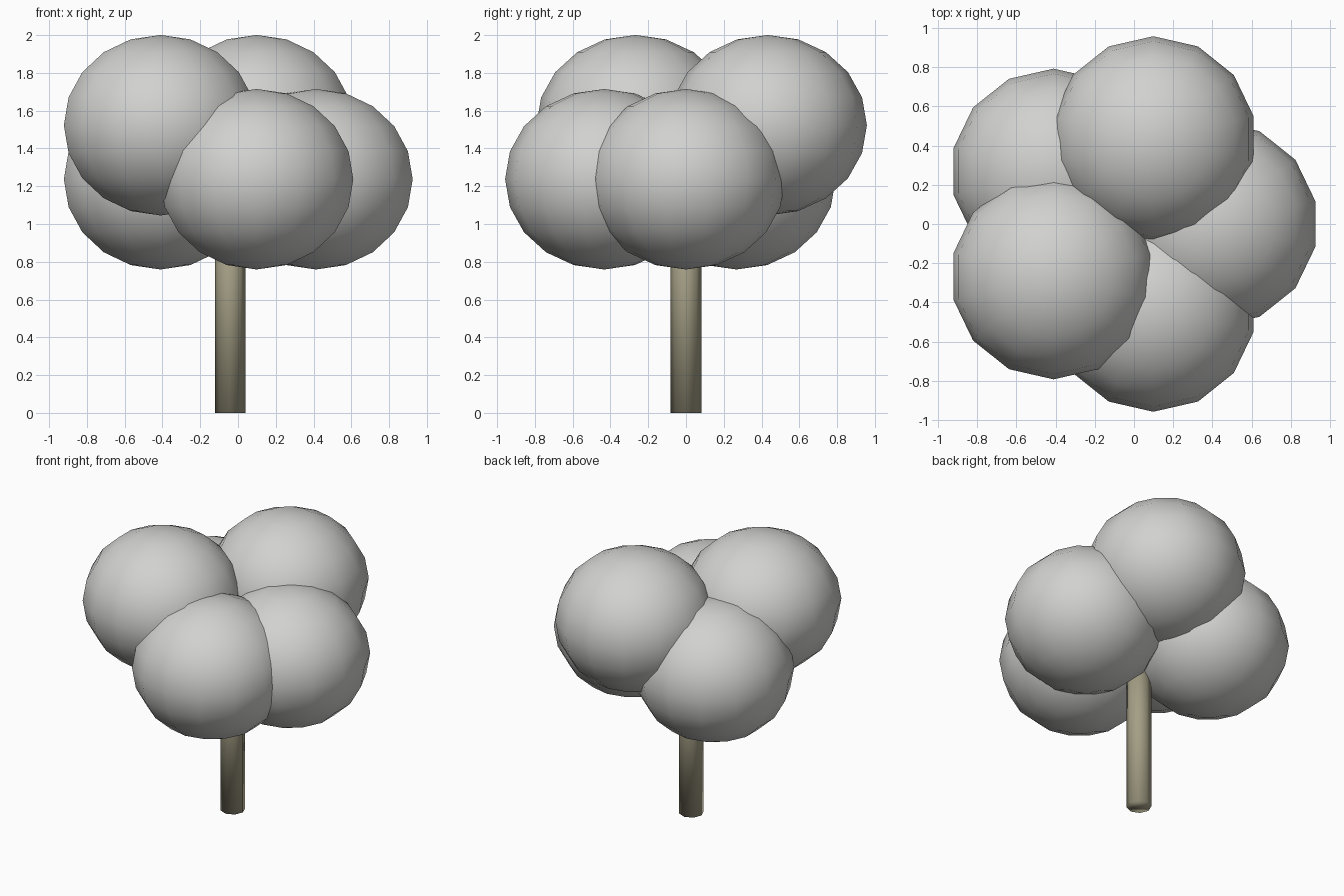
import bpy
from math import cos, sin, radians

cube = bpy.data.objects.get("Cube")
if cube:
    bpy.data.objects.remove(cube, do_unlink=True)


def make_material(name, rgb):
    mat = bpy.data.materials.new(name)
    mat.use_nodes = True
    mat.diffuse_color = (*rgb, 1)
    mat.node_tree.nodes["Principled BSDF"].inputs["Base Color"].default_value = (*rgb, 1)
    return mat


def finish(name, mat):
    obj = bpy.context.object
    obj.name = name
    obj.data.materials.append(mat)
    bpy.ops.object.shade_smooth()
    return obj


leaf_grey = make_material("leaf grey", (0.64, 0.64, 0.63))
bark_olive = make_material("bark olive", (0.37, 0.345, 0.235))

TRUNK_X = -0.042
RING = 0.455            # distance of the leaf clumps from the trunk axis
LOW, HIGH = 1.237, 1.523

# Trunk: a plain eight-sided post whose top is hidden in the leaves
TRUNK_TOP = 1.24
bpy.ops.mesh.primitive_cylinder_add(vertices=8, radius=0.081, depth=TRUNK_TOP,
                                    location=(TRUNK_X, 0, TRUNK_TOP / 2))
finish("trunk", bark_olive)

# Crown: five flattened spheres around the trunk, two of them raised
clumps = [("left", LOW), ("back", HIGH), ("back_right", LOW),
          ("front_right", HIGH), ("front", LOW)]
for i, (side, z) in enumerate(clumps):
    a = radians(72 * i)
    bpy.ops.mesh.primitive_uv_sphere_add(
        segments=14, ring_count=10, radius=0.525,
        location=(TRUNK_X + RING * cos(a), RING * sin(a), z))
    clump = finish("leaf_clump_" + side, leaf_grey)
    clump.scale.z = 0.91
